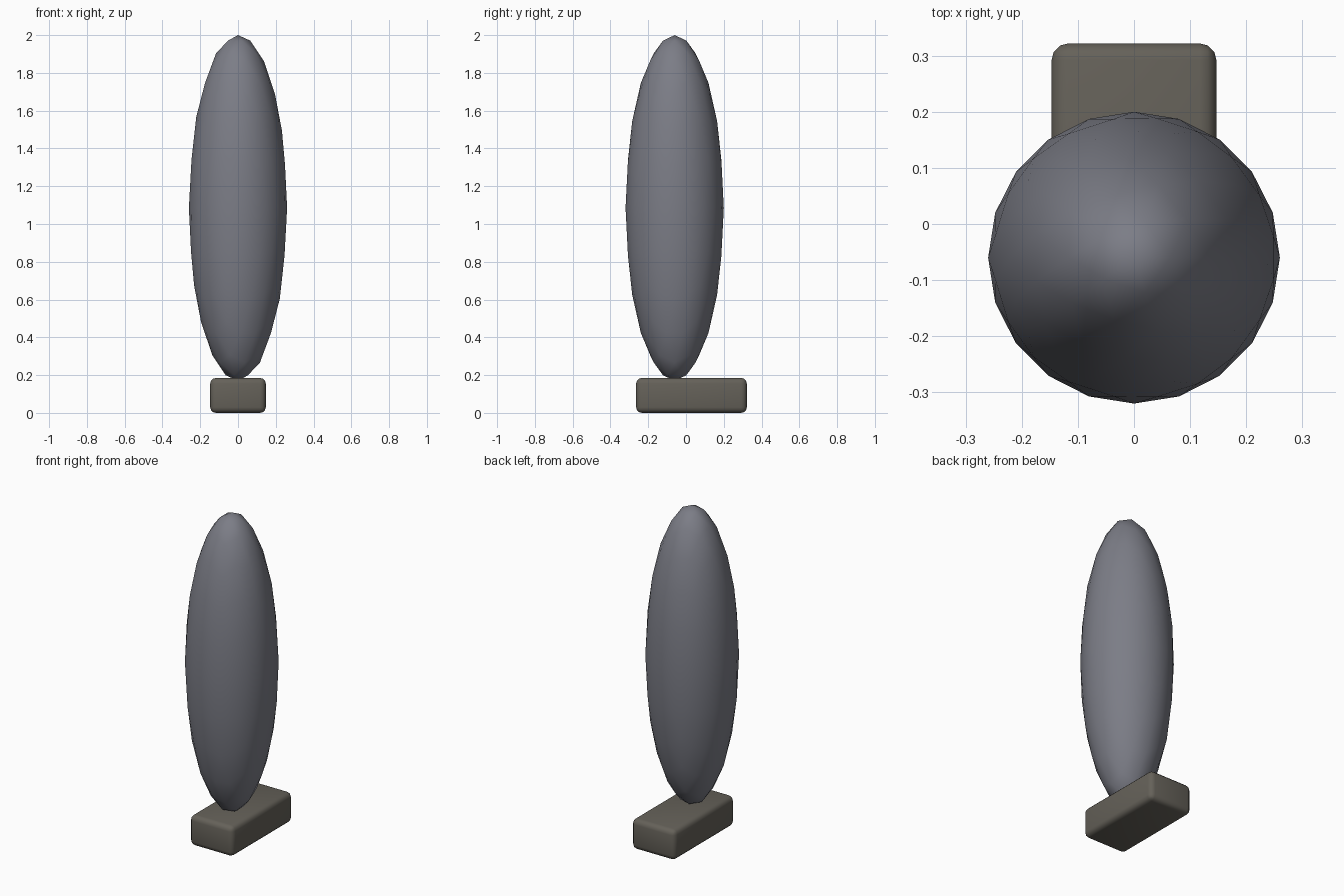
import bpy
import math

if "Cube" in bpy.data.objects:
    bpy.data.objects.remove(bpy.data.objects["Cube"])


def finish(obj, name, color):
    obj.name = name
    mat = bpy.data.materials.new(name + "_material")
    mat.diffuse_color = (*color, 1)
    mat.use_nodes = True
    mat.node_tree.nodes["Principled BSDF"].inputs["Base Color"].default_value = mat.diffuse_color
    obj.data.materials.append(mat)


# Rectangular base with rounded edges
bpy.ops.mesh.primitive_cube_add(size=1, location=(0, 0.029, 0.0925))
base = bpy.context.object
base.scale = (0.294, 0.586, 0.185)
bpy.ops.object.transform_apply(location=False, rotation=False, scale=True)
bevel = base.modifiers.new("rounded_edges", 'BEVEL')
bevel.width = 0.03
bevel.segments = 3
bpy.ops.object.modifier_apply(modifier=bevel.name)
bpy.ops.object.shade_smooth_by_angle(angle=math.radians(35))
finish(base, "base", (0.13, 0.12, 0.10))

# Tall ellipsoid body standing on the base
bpy.ops.mesh.primitive_ico_sphere_add(subdivisions=3, radius=1, location=(0, -0.06, 1.085))
body = bpy.context.object
body.scale = (0.26, 0.26, 0.915)
bpy.ops.object.transform_apply(location=False, rotation=False, scale=True)
bpy.ops.object.shade_smooth()
finish(body, "body", (0.20, 0.205, 0.24))
